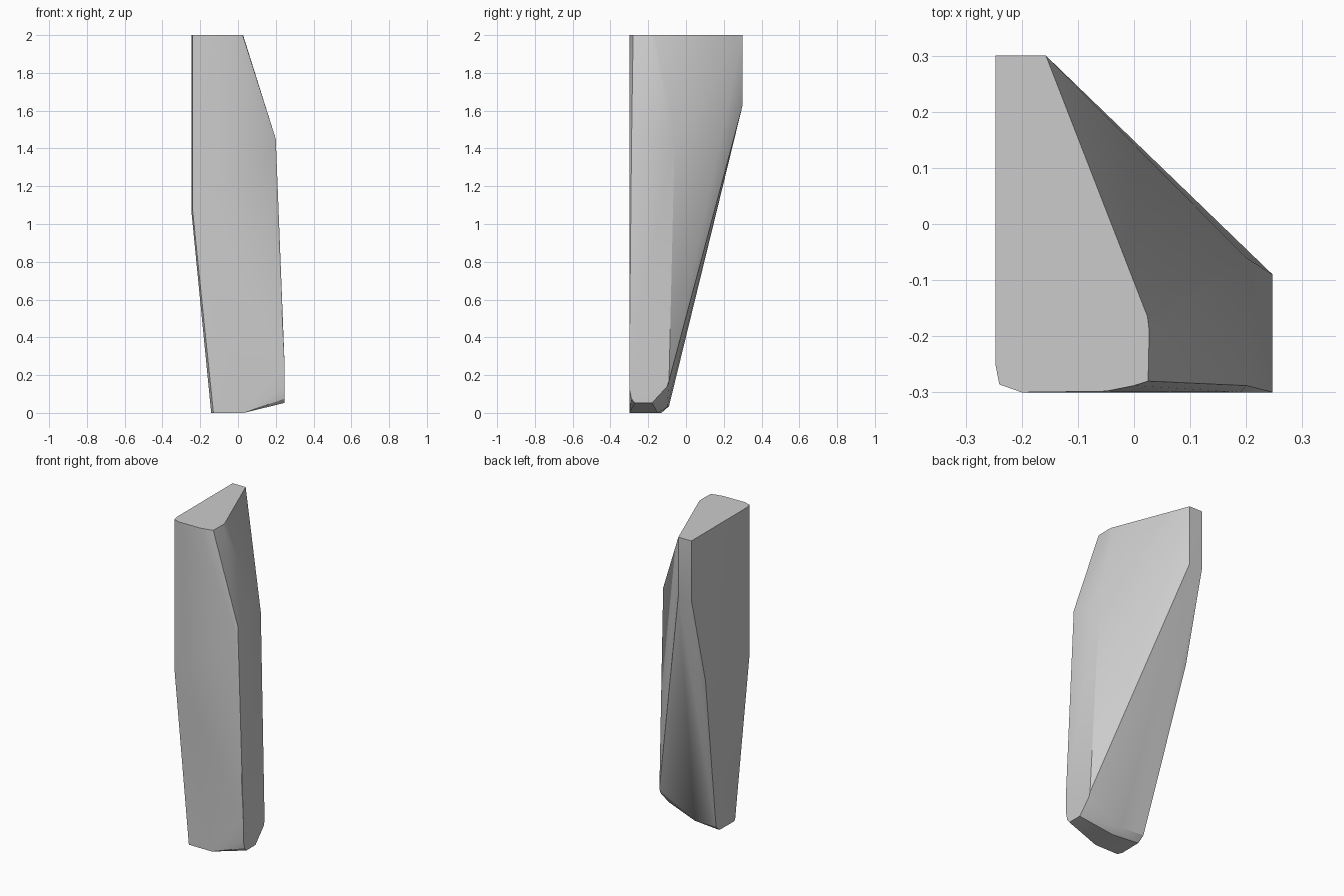
import bpy, bmesh, math

cube = bpy.data.objects.get("Cube")
if cube:
    bpy.data.objects.remove(cube, do_unlink=True)

# Plain grey for the whole block
grey = bpy.data.materials.new("light grey")
grey.use_nodes = True
colour = (0.6, 0.6, 0.6, 1)
grey.diffuse_color = colour
grey.node_tree.nodes["Principled BSDF"].inputs["Base Color"].default_value = colour

# Flat top outline, rounded at the front corners
top = [(x, y, 2) for x, y in (
    (-.247, .3), (-.157, .3), (.024, -.165), (.027, -.19), (.025, -.28),
    (0, -.288), (-.05, -.298), (-.2, -.3), (-.24, -.286), (-.247, -.25))]
# Short upright strip at the back
back = [(-.247, .3, 1.63), (-.157, .3, 1.63)]
# Shoulder where the right-hand slope ends
shoulder = [(.2, -.06, 1.45), (.2, -.288, 1.45), (.19, -.3, 1.41)]
# Bend in the left-hand wall
bend = [(-.247, .16, 1.07), (-.247, -.25, 1.07), (-.24, -.286, 1.07), (-.2, -.3, 1.07)]
# Rounded lower end of the right-hand wall
right_end = [(.247, y, z) for y, z in (
    (-.3, .25), (-.3, .13), (-.289, .075), (-.27, .053), (-.18, .053),
    (-.1, .14), (-.09, .17))]
# Narrow foot with a softened back edge
foot = [(-.145, -.09, .035), (-.14, -.13, 0), (-.142, -.27, 0), (-.13, -.3, 0),
        (.03, -.3, 0), (.03, -.15, 0), (.01, -.1, .03)]

bm = bmesh.new()
for p in top + back + shoulder + bend + right_end + foot:
    bm.verts.new(p)
hull = bmesh.ops.convex_hull(bm, input=bm.verts[:])
loose = [v for v in bm.verts if not v.link_faces]
bmesh.ops.delete(bm, geom=loose, context="VERTS")
bmesh.ops.dissolve_limit(bm, angle_limit=math.radians(.5),
                         verts=bm.verts[:], edges=bm.edges[:])
bmesh.ops.recalc_face_normals(bm, faces=bm.faces[:])
mesh = bpy.data.meshes.new("faceted_block")
bm.to_mesh(mesh)
bm.free()
mesh.materials.append(grey)
block = bpy.data.objects.new("faceted_block", mesh)
bpy.context.collection.objects.link(block)

# Soft corners, sharp main edges
bpy.context.view_layer.objects.active = block
block.select_set(True)
bpy.ops.object.shade_smooth_by_angle(angle=math.radians(30))
